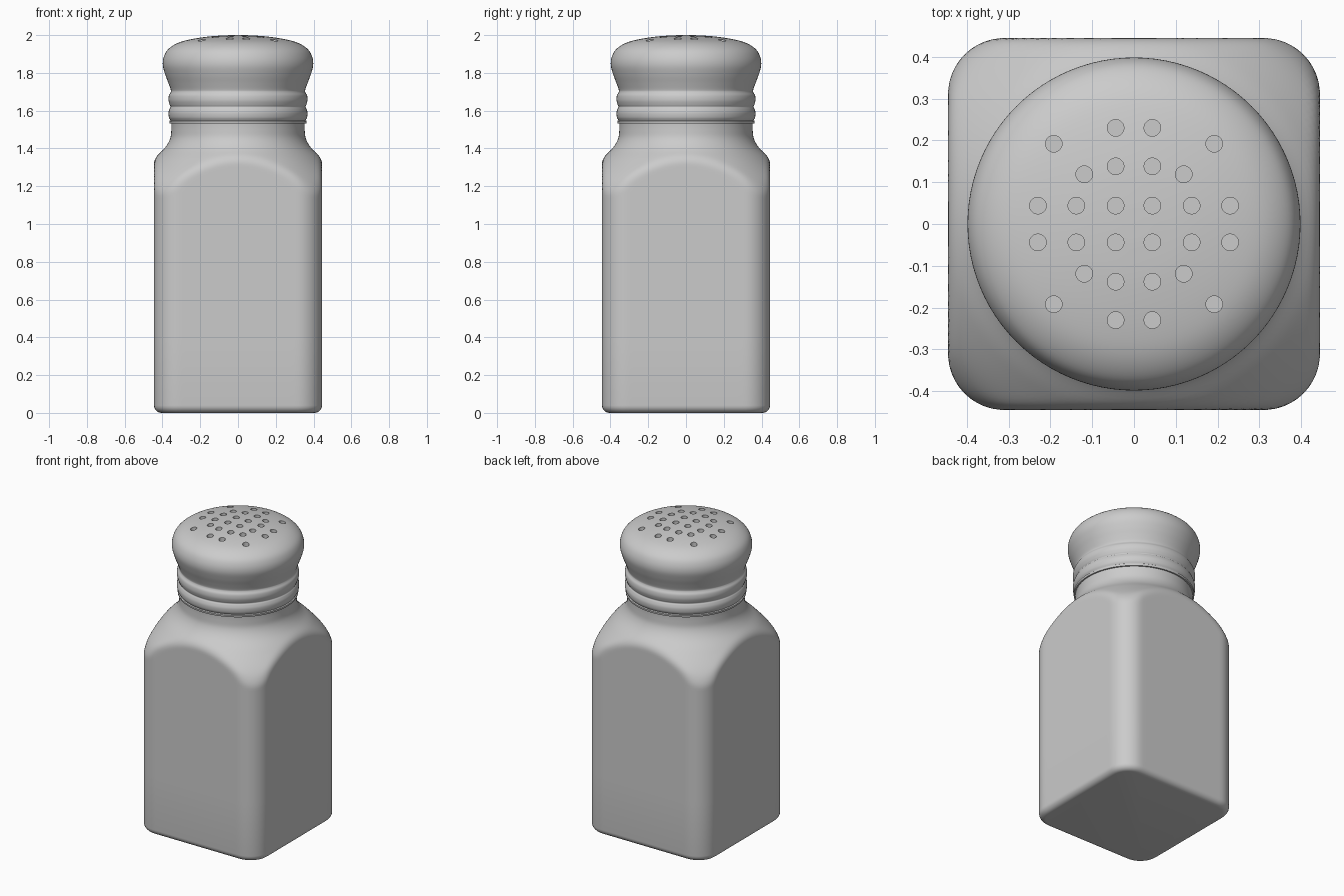
import bpy, bmesh, math
from mathutils import Vector

if "Cube" in bpy.data.objects:
    bpy.data.objects.remove(bpy.data.objects["Cube"])

HALF, CORNER, SEG = 0.445, 0.135, 192

grey = bpy.data.materials.new("plain grey")
grey.diffuse_color = (0.6, 0.6, 0.6, 1)
grey.use_nodes = True
grey.node_tree.nodes["Principled BSDF"].inputs["Base Color"].default_value = grey.diffuse_color


def spline(points, steps=5):
    """Catmull-Rom curve through (radius, z) points."""
    p = [Vector(q) for q in points]
    p = [2 * p[0] - p[1]] + p + [2 * p[-1] - p[-2]]
    out = []
    for i in range(1, len(p) - 2):
        a, b, c, d = p[i - 1:i + 3]
        for k in range(steps):
            t = k / steps
            out.append(0.5 * (2 * b + (c - a) * t + (2 * a - 5 * b + 4 * c - d) * t * t
                              + (3 * b - a - 3 * c + d) * t ** 3))
    return out + [p[-2]]


def rounded_square(ang, half, r):
    """Distance from the centre to a rounded square along an angle."""
    c, s = abs(math.cos(ang)), abs(math.sin(ang))
    big, small, core = max(c, s), min(c, s), half - r
    if half * small / big <= core:
        return half / big
    b = core * (c + s)
    return b + math.sqrt(max(b * b - 2 * core * core + r * r, 0))


def smooth_min(a, b, k=0.03):
    h = max(k - abs(a - b), 0) / k
    return min(a, b) - h * h * k / 4


def loft(name, rows, radius, seg):
    """Closed skin over rings; radius(row, angle) gives each ring's shape."""
    bm = bmesh.new()
    rings = []
    for row in rows:
        ring = []
        for i in range(seg):
            a = 2 * math.pi * i / seg
            r = radius(row, a)
            ring.append(bm.verts.new((r * math.cos(a), r * math.sin(a), row[1])))
        rings.append(ring)
    for lo, hi in zip(rings, rings[1:]):
        for i in range(seg):
            j = (i + 1) % seg
            bm.faces.new((lo[i], lo[j], hi[j], hi[i]))
    bm.faces.new(rings[0][::-1])
    bm.faces.new(rings[-1])
    return finish(name, bm)


def finish(name, bm):
    me = bpy.data.meshes.new(name)
    bm.to_mesh(me)
    bm.free()
    me.materials.append(grey)
    ob = bpy.data.objects.new(name, me)
    bpy.context.collection.objects.link(ob)
    return ob


def smooth(ob):
    bpy.ops.object.select_all(action='DESELECT')
    ob.select_set(True)
    bpy.context.view_layer.objects.active = ob
    bpy.ops.object.shade_smooth_by_angle(angle=math.radians(35))


# Square jar: rounded base, then square walls cut by a round shoulder
def jar_radius(row, ang):
    inset = 0.0
    if row[1] < 0.04:
        inset = 0.04 - math.sqrt(max(0.04 ** 2 - (0.04 - row[1]) ** 2, 0))
    return smooth_min(rounded_square(ang, HALF - inset, CORNER - inset), row[0])


base = [(2.0, 0.04 * (1 - math.cos(math.pi / 2 * k / 6))) for k in range(7)]
walls = [(2.0, 0.4), (2.0, 0.8)]
shoulder = spline([(0.74, 1.0), (0.65, 1.09), (0.58, 1.18), (0.525, 1.26), (0.452, 1.34),
                   (0.39, 1.40), (0.36, 1.45), (0.353, 1.50), (0.353, 1.56)], 6)
jar = loft("jar", base + walls + list(shoulder), jar_radius, SEG)
smooth(jar)

# Screw cap: lip, two beads, flared domed top
lip = [(0.30, 1.532), (0.362, 1.532), (0.364, 1.545)]
beads = spline([(0.358, 1.549), (0.366, 1.565), (0.368, 1.59), (0.362, 1.61), (0.357, 1.62),
                (0.362, 1.632), (0.368, 1.655), (0.366, 1.68), (0.357, 1.697), (0.356, 1.71),
                (0.368, 1.745), (0.385, 1.79), (0.398, 1.84), (0.393, 1.885), (0.37, 1.925),
                (0.32, 1.958), (0.25, 1.978), (0.15, 1.993), (0.06, 1.999), (0.01, 2.0)])
cap = loft("cap", lip + list(beads), lambda row, a: row[0], 96)

# Pour holes
bm = bmesh.new()
spots = [(0.044, 0.044), (0.138, 0.044), (0.23, 0.044), (0.044, 0.138),
         (0.044, 0.23), (0.119, 0.119), (0.192, 0.192)]
for x, y in spots:
    top = 2.0 - 0.3 * (x * x + y * y)
    for sx in (-1, 1):
        for sy in (-1, 1):
            new = bmesh.ops.create_cone(bm, cap_ends=True, segments=20, radius1=0.02,
                                        radius2=0.02, depth=0.14)["verts"]
            bmesh.ops.translate(bm, verts=new, vec=(sx * x, sy * y, top + 0.035))
cutter = finish("hole_cutter", bm)
cutter.hide_render = True
mod = cap.modifiers.new("holes", 'BOOLEAN')
mod.operation, mod.solver, mod.object = 'DIFFERENCE', 'EXACT', cutter
bpy.context.view_layer.objects.active = cap
bpy.ops.object.modifier_apply(modifier=mod.name)
bpy.data.objects.remove(cutter)
smooth(cap)
